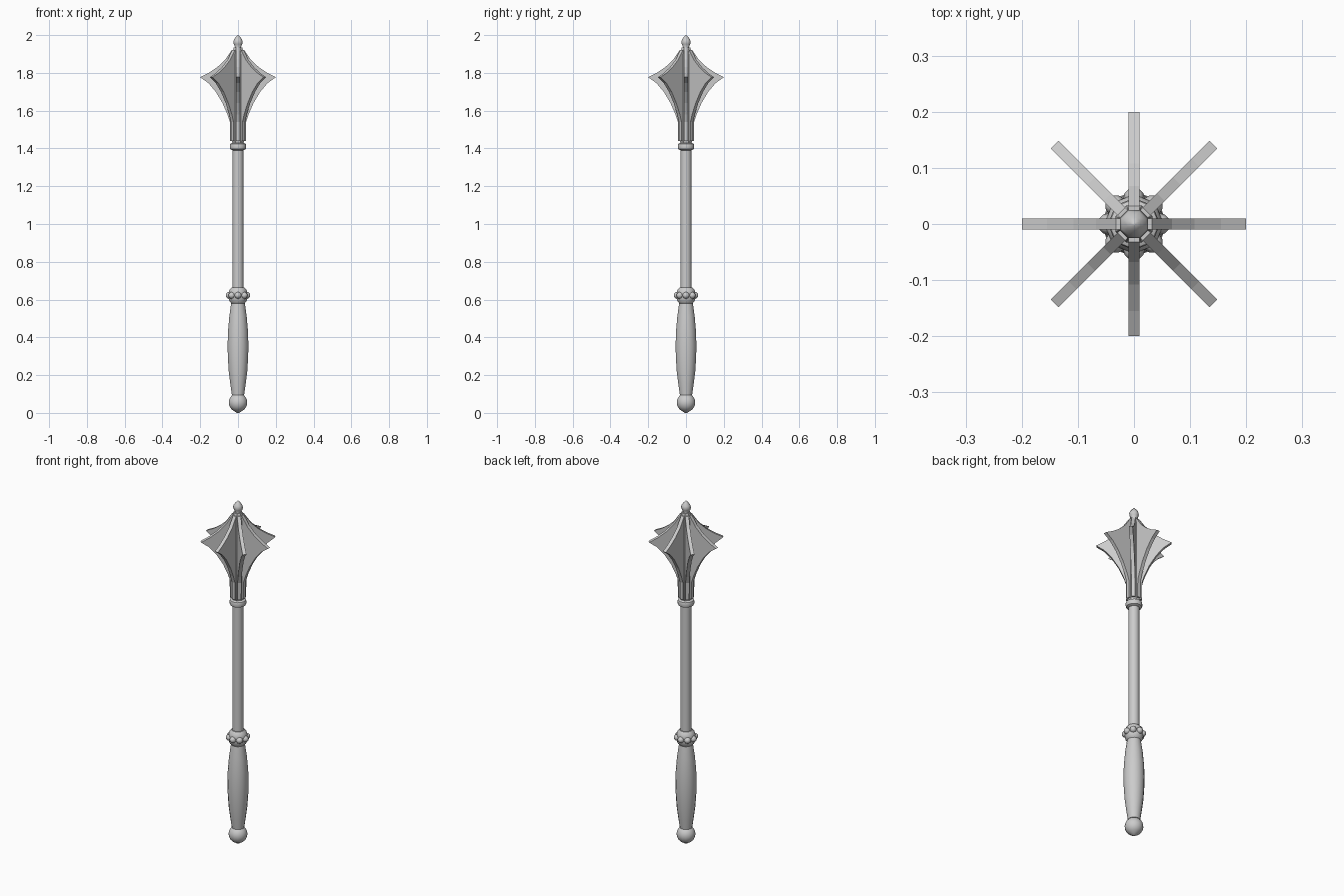
import bpy, bmesh, math
from mathutils import Matrix, Vector

if "Cube" in bpy.data.objects:
    bpy.data.objects.remove(bpy.data.objects["Cube"])


def finish(name, bm, angle=None):
    bmesh.ops.recalc_face_normals(bm, faces=bm.faces)
    mesh = bpy.data.meshes.new(name)
    bm.to_mesh(mesh)
    bm.free()
    ob = bpy.data.objects.new(name, mesh)
    bpy.context.collection.objects.link(ob)
    if angle:
        bpy.ops.object.select_all(action='DESELECT')
        bpy.context.view_layer.objects.active = ob
        ob.select_set(True)
        bpy.ops.object.shade_smooth_by_angle(angle=math.radians(angle))
    return ob


def lathe(name, profile, sides, angle=35):
    """Revolve (radius, z) points around the z axis, with capped ends."""
    bm = bmesh.new()
    rings = []
    for r, z in profile:
        rings.append([bm.verts.new((r * math.cos(a), r * math.sin(a), z))
                      for a in [math.tau * (i + 0.5) / sides for i in range(sides)]])
    for lo, hi in zip(rings, rings[1:]):
        for i in range(sides):
            j = (i + 1) % sides
            bm.faces.new((lo[i], lo[j], hi[j], hi[i]))
    bm.faces.new(rings[0][::-1])
    bm.faces.new(rings[-1])
    return finish(name, bm, angle)


# Pommel ball
ball = [(0.05 * math.sin(t), 0.055 - 0.05 * math.cos(t))
        for t in [math.pi * (0.04 + 0.92 * i / 10) for i in range(11)]]
ball[0] = (ball[0][0], 0.0)
lathe("pommel", ball, 16)

# Swelling grip
lathe("grip", [(0.033, 0.095), (0.041, 0.15), (0.050, 0.22), (0.055, 0.30), (0.056, 0.36),
               (0.054, 0.43), (0.047, 0.51), (0.037, 0.58)], 16)

# Collar with studs
lathe("collar", [(0.034, 0.578), (0.046, 0.59), (0.050, 0.61), (0.050, 0.635),
                 (0.046, 0.652), (0.034, 0.665)], 16)
for k in range(8):
    bm = bmesh.new()
    bmesh.ops.create_uvsphere(bm, u_segments=8, v_segments=6, radius=0.019)
    turn = Matrix.Rotation(k * math.tau / 8, 4, 'Z')
    bm.transform(turn @ Matrix.Translation((0.046, 0, 0.622)) @ Matrix.Rotation(math.pi / 2, 4, 'Y'))
    finish(f"collar_stud_{k + 1}", bm, 50)

# Shaft and neck ring
lathe("shaft", [(0.029, 0.64), (0.029, 1.45)], 16)
lathe("neck_ring", [(0.030, 1.39), (0.042, 1.396), (0.044, 1.402), (0.044, 1.418),
                    (0.042, 1.424), (0.030, 1.43)], 16)

# Head core
lathe("head_core", [(0.030, 1.425), (0.036, 1.44), (0.036, 1.89), (0.024, 1.935)], 8)

# Flanges: concave leaf profile, thickened and turned round the core
outline = [(0.0, 1.44), (0.042, 1.44), (0.043, 1.54), (0.056, 1.58), (0.082, 1.64),
           (0.118, 1.70), (0.157, 1.746), (0.20, 1.777), (0.155, 1.80), (0.108, 1.832),
           (0.068, 1.87), (0.032, 1.922), (0.0, 1.922)]
for k in range(8):
    bm = bmesh.new()
    face = bm.faces.new([bm.verts.new((r, -0.01, z)) for r, z in outline])
    ext = bmesh.ops.extrude_face_region(bm, geom=[face])
    bmesh.ops.translate(bm, vec=Vector((0, 0.02, 0)),
                        verts=[v for v in ext["geom"] if isinstance(v, bmesh.types.BMVert)])
    bm.transform(Matrix.Rotation(k * math.tau / 8, 4, 'Z'))
    finish(f"flange_{k + 1}", bm)

# Teardrop finial
lathe("finial", [(0.022, 1.925), (0.017, 1.937), (0.024, 1.952), (0.027, 1.964),
                 (0.023, 1.977), (0.012, 1.991), (0.003, 2.0)], 8, 50)
